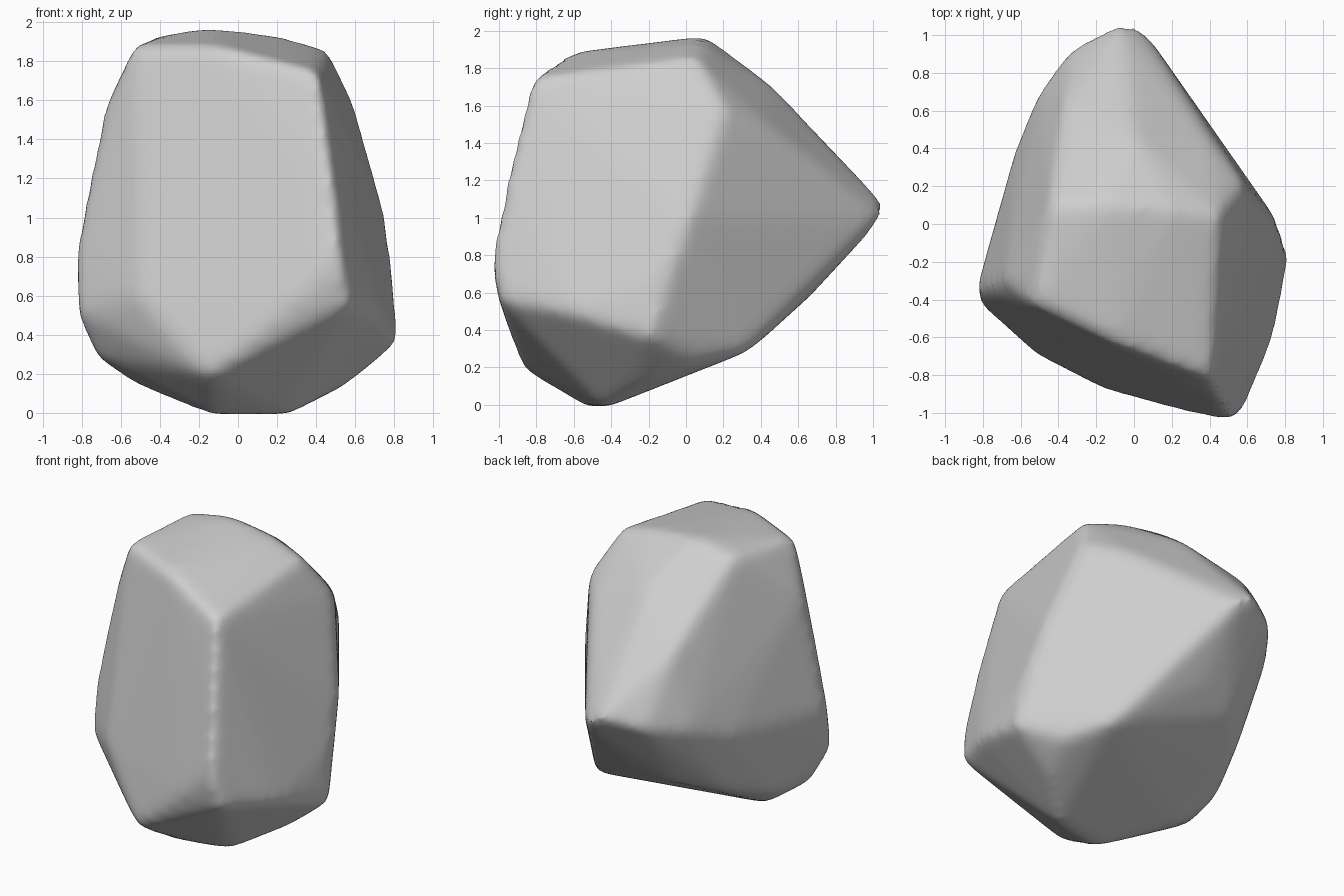
import bpy
import bmesh
from mathutils import Vector

default_cube = bpy.data.objects.get("Cube")
if default_cube:
    bpy.data.objects.remove(default_cube, do_unlink=True)

# Corner points of the chiselled stone, grouped by region
crown = [(-.52, -.42, 1.86), (-.43, .1, 1.9), (-.15, .1, 1.95), (.2, .08, 1.91),
         (.45, .05, 1.84), (.4, -.81, 1.73), (-.1, -.62, 1.86)]
right_side = [(.58, .2, 1.57), (.74, .02, 1), (.78, -.1, .7), (.8, -.18, .37),
              (.72, -.6, .5), (.6, .05, .24)]
front_edge = [(.47, -.94, 1.2), (.51, -1.02, .8), (.56, -.98, .57), (.3, -.98, .6),
              (-.15, -.86, .21), (-.5, -.68, .6)]
left_side = [(-.82, -.35, .8), (-.81, -.4, .52), (-.67, -.3, 1.55), (-.71, -.33, .3),
             (-.61, .4, .85), (-.52, .35, .45), (-.66, 0, .33), (-.5, .67, .95)]
back_tip = [(-.08, 1.04, 1.07), (.04, 1.02, .99), (-.33, .91, 1), (-.35, .65, 1.43),
            (0, .45, 1.69), (.4, .42, 1.49)]
underside = [(-.12, -.5, 0), (.25, -.43, 0), (.5, -.2, .13), (.45, .33, .3),
             (-.3, .55, .52), (-.5, .2, .35), (-.5, -.15, .16), (0, .66, .6)]

# The rough block is cut slightly oversize, since wearing the edges removes stone
CENTRE = Vector((0, 0, .97))
OVERSIZE = 1.025


def make_hull(name, points):
    """Wrap a closed convex skin around the given points."""
    bm = bmesh.new()
    for point in points:
        bm.verts.new(CENTRE.lerp(Vector(point), OVERSIZE))
    bmesh.ops.convex_hull(bm, input=bm.verts[:])
    loose = [vert for vert in bm.verts if not vert.link_faces]
    bmesh.ops.delete(bm, geom=loose, context='VERTS')
    bmesh.ops.recalc_face_normals(bm, faces=bm.faces[:])
    mesh = bpy.data.meshes.new(name)
    bm.to_mesh(mesh)
    bm.free()
    obj = bpy.data.objects.new(name, mesh)
    bpy.context.scene.collection.objects.link(obj)
    return obj


def make_material(name, colour):
    material = bpy.data.materials.new(name)
    material.use_nodes = True
    material.diffuse_color = colour
    for node in material.node_tree.nodes:
        if node.type == 'BSDF_PRINCIPLED':
            node.inputs["Base Color"].default_value = colour
    return material


# Boulder body
boulder = make_hull("boulder", crown + right_side + front_edge
                    + left_side + back_tip + underside)
bpy.ops.object.select_all(action='DESELECT')
boulder.select_set(True)
bpy.context.view_layer.objects.active = boulder

# Even skin, then worn-down edges
remesh = boulder.modifiers.new("even_skin", 'REMESH')
remesh.mode = 'VOXEL'
remesh.voxel_size = .03
worn = boulder.modifiers.new("worn_edges", 'SMOOTH')
worn.factor = .5
worn.iterations = 24
for modifier_name in ("even_skin", "worn_edges"):
    bpy.ops.object.modifier_apply(modifier=modifier_name)

# Single stone colour, smooth all over
boulder.data.materials.clear()
boulder.data.materials.append(make_material("grey_stone", (.62, .62, .62, 1)))
for face in boulder.data.polygons:
    face.material_index = 0
    face.use_smooth = True
boulder.data.update()
